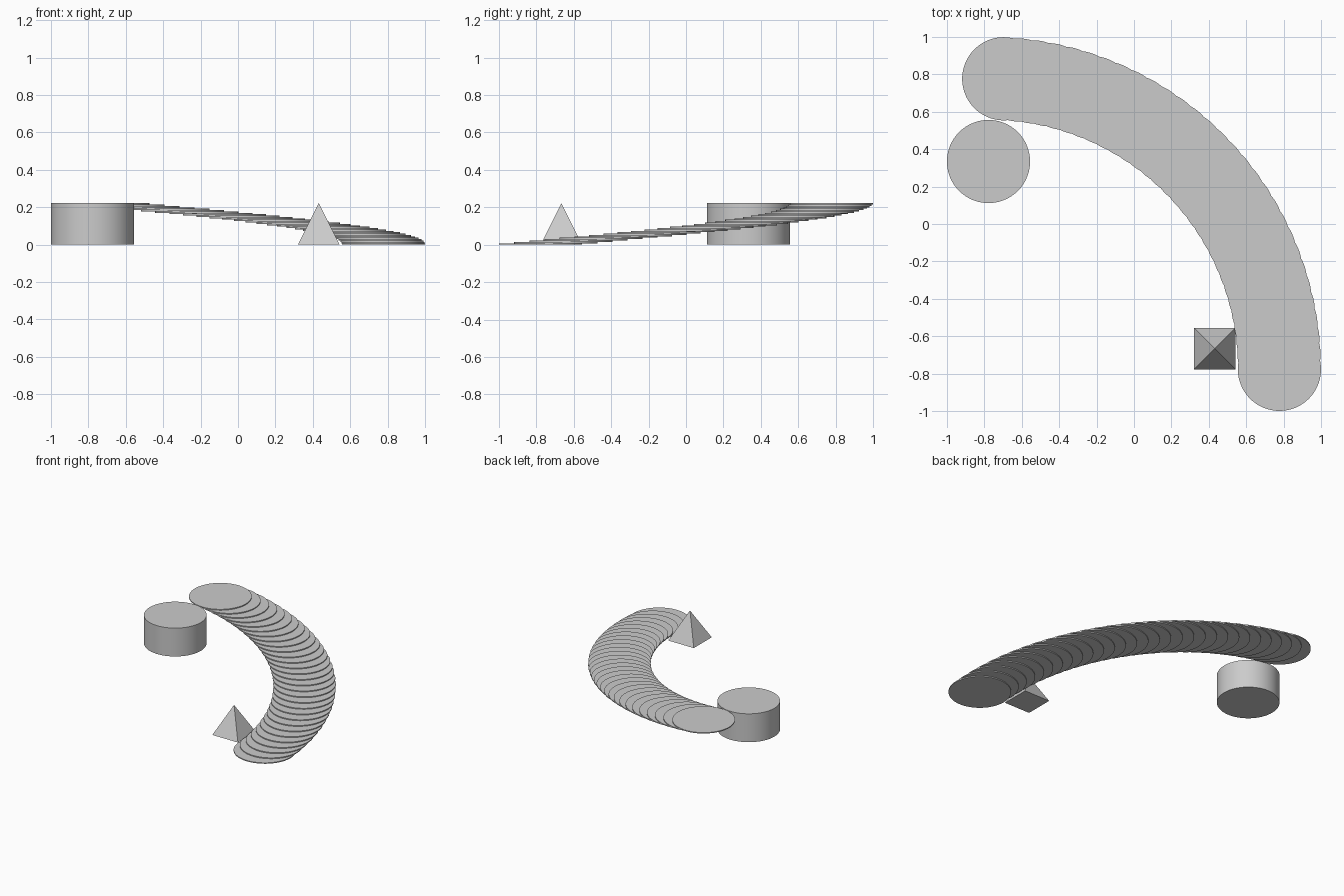
import bpy
import math

cube = bpy.data.objects.get("Cube")
if cube:
    bpy.data.objects.remove(cube, do_unlink=True)

UNIT = 2 / 9                      # radius of the discs and the drum
STEPS = 30
SWEEP = math.radians(90)
CX, CY = -0.778, -0.777           # centre of the staircase arc
ARC = 7 * UNIT

grey = bpy.data.materials.new("stone_grey")
grey.use_nodes = True
colour = (0.6, 0.6, 0.6, 1)
grey.diffuse_color = colour
grey.node_tree.nodes["Principled BSDF"].inputs["Base Color"].default_value = colour


def finish(name, smooth):
    obj = bpy.context.object
    obj.name = name
    obj.data.materials.append(grey)
    if smooth:
        bpy.ops.object.shade_smooth_by_angle(angle=math.radians(30))
    return obj


def cylinder(name, x, y, z, height):
    bpy.ops.mesh.primitive_cylinder_add(
        vertices=96, radius=UNIT, depth=height, location=(x, y, z + height / 2))
    return finish(name, True)


# Round steps climbing along a quarter circle
rise = UNIT / STEPS
first = cylinder("step_01", CX + ARC, CY, 0, rise)
for i in range(1, STEPS):
    a = SWEEP * i / STEPS
    step = first.copy()           # shares the disc mesh
    step.name = f"step_{i + 1:02d}"
    step.location = (CX + ARC * math.cos(a), CY + ARC * math.sin(a), rise * (i + 0.5))
    bpy.context.collection.objects.link(step)

# Drum beside the top step
cylinder("drum", CX, CY + 5 * UNIT, 0, UNIT)

# Square pyramid beside the bottom step, sides along the axes
bpy.ops.mesh.primitive_cone_add(
    vertices=4, radius1=UNIT / math.sqrt(2), radius2=0, depth=UNIT,
    location=(0.432, CY + UNIT / 2, UNIT / 2), rotation=(0, 0, math.radians(45)))
finish("pyramid", False)
